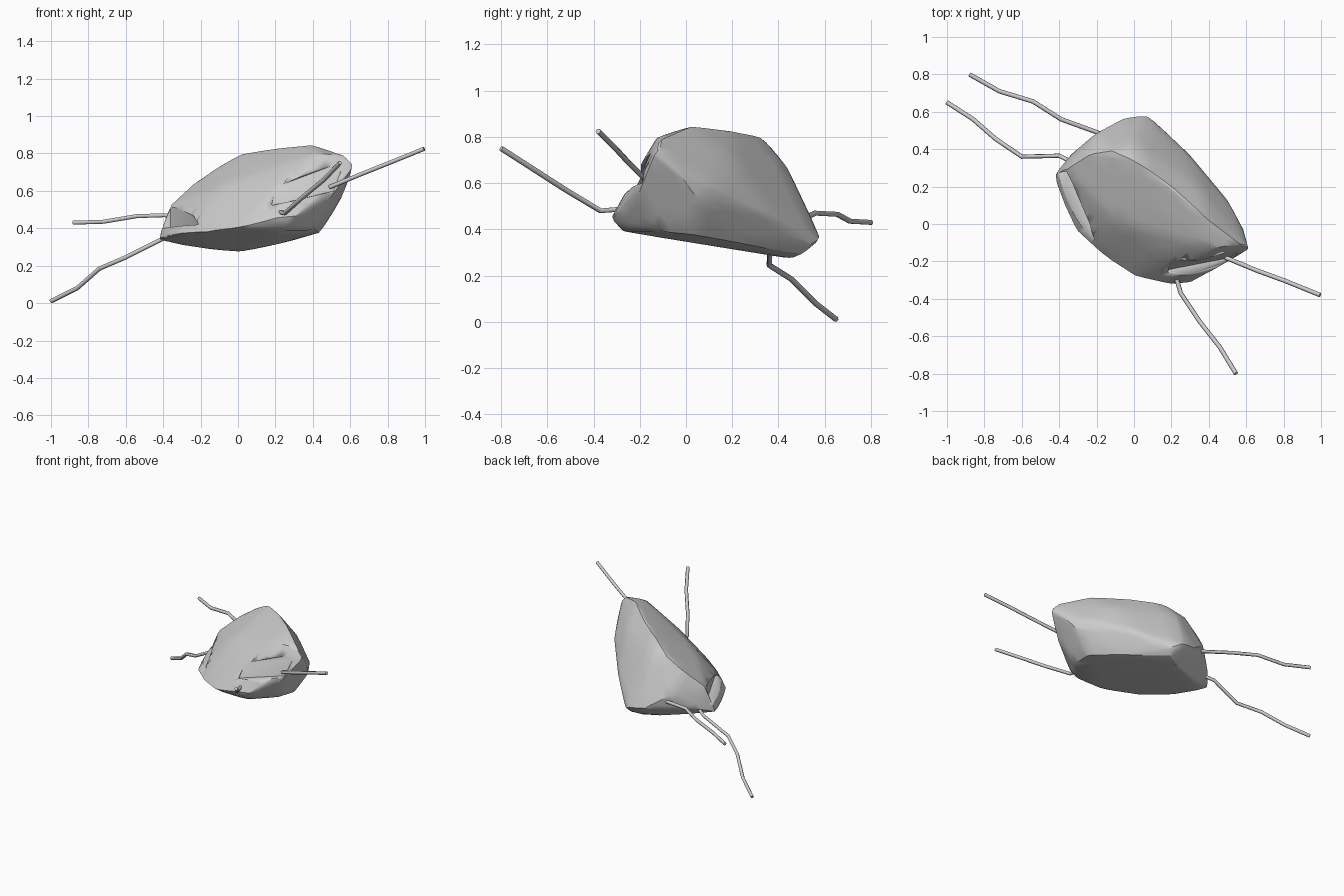
import bpy, bmesh
from mathutils import Vector

if "Cube" in bpy.data.objects:
    bpy.data.objects.remove(bpy.data.objects["Cube"])

# Key corners of the chipped boulder
CORNERS = [
    # ridge
    (.02, .33, .80), (.2, .2, .825), (.4, .02, .848), (.57, -.11, .79), (.61, -.12, .75),
    (.42, -.13, .80),
    # back left slope and nose
    (-.36, .30, .53), (-.37, .30, .46), (-.25, .37, .63), (-.12, .39, .72), (0, .44, .67),
    (-.2, .49, .48), (-.05, .57, .38), (.06, .585, .36), (.12, .54, .33), (-.34, .37, .38),
    # lower lip, left to front
    (-.43, .26, .34), (-.37, .1, .36), (-.3, -.05, .37), (-.17, -.17, .38), (0, -.28, .40),
    (.2, -.325, .45), (.3, -.315, .46), (.5, -.2, .57), (.61, -.14, .72),
    # underside
    (-.3, .3, .31), (-.15, .36, .288), (0, .46, .272), (.1, .5, .29), (.3, .25, .335),
    (.44, .03, .375), (.42, -.12, .39), (.27, -.27, .39),
    # right flank
    (.585, -.03, .64), (.54, .05, .53), (.5, .13, .58), (.3, .37, .46), (.35, .2, .71),
    # front flank bulge
    (-.07, .01, .63), (-.22, .1, .55), (.17, -.17, .63), (.1, .1, .75),
]


def hull_rock(name, points):
    bm = bmesh.new()
    for p in points:
        bm.verts.new(p)
    res = bmesh.ops.convex_hull(bm, input=bm.verts[:])
    loose = [v for v in bm.verts if not v.link_faces]
    bmesh.ops.delete(bm, geom=loose, context='VERTS')
    bmesh.ops.subdivide_edges(bm, edges=bm.edges[:], cuts=3, use_grid_fill=True)
    # soften slightly, leaving outline size unchanged
    bmesh.ops.smooth_vert(bm, verts=bm.verts[:], factor=.25,
                          use_axis_x=True, use_axis_y=True, use_axis_z=True)
    return finish(name, bm)


def finish(name, bm, angle=.55):
    bmesh.ops.recalc_face_normals(bm, faces=bm.faces[:])
    me = bpy.data.meshes.new(name)
    bm.to_mesh(me)
    bm.free()
    ob = bpy.data.objects.new(name, me)
    bpy.context.collection.objects.link(ob)
    bpy.ops.object.select_all(action='DESELECT')
    ob.select_set(True)
    bpy.context.view_layer.objects.active = ob
    bpy.ops.object.shade_smooth_by_angle(angle=angle)
    return ob


def chip(target, name, points):
    """Cut a shallow hull-shaped chip out of the boulder."""
    bm = bmesh.new()
    for p in points:
        bm.verts.new(p)
    bmesh.ops.convex_hull(bm, input=bm.verts[:])
    cutter = finish(name, bm)
    cutter.hide_render = True
    cutter.hide_set(True)
    cutter.display_type = 'WIRE'
    mod = target.modifiers.new(name, 'BOOLEAN')
    mod.operation = 'DIFFERENCE'
    mod.solver = 'EXACT'
    mod.object = cutter
    bpy.context.view_layer.objects.active = target
    bpy.ops.object.modifier_apply(modifier=mod.name)
    bpy.data.objects.remove(cutter)


def rod(name, path, r=.012):
    cu = bpy.data.curves.new(name, 'CURVE')
    cu.dimensions = '3D'
    cu.bevel_depth = r
    cu.bevel_resolution = 1
    cu.use_fill_caps = True
    sp = cu.splines.new('POLY')
    sp.points.add(len(path) - 1)
    for pt, p in zip(sp.points, path):
        pt.co = (*p, 1)
    ob = bpy.data.objects.new(name, cu)
    bpy.context.collection.objects.link(ob)


# Boulder with chipped corners at both ends
rock = hull_rock("boulder", CORNERS)
chip(rock, "front_chip", [
    (.18, -.245, .52), (.51, -.18, .60), (.57, -.14, .76), (.2, -.2, .62),
    (.22, -.45, .57), (.62, -.35, .62), (.6, -.35, .8), (.2, -.45, .7)])
chip(rock, "left_chip", [
    (-.19, -.07, .42), (-.36, .28, .40), (-.36, .28, .53), (-.27, .05, .50),
    (-.4, -.2, .42), (-.6, .25, .40), (-.6, .25, .53)])

# Four bent rods
rod("left_low_rod", [(-1, .65, .01), (-.86, .56, .08), (-.74, .455, .185),
                     (-.6, .36, .245), (-.4, .365, .345), (-.31, .32, .38)])
rod("left_high_rod", [(-.88, .80, .43), (-.72, .71, .435), (-.54, .655, .465),
                      (-.39, .56, .47), (-.17, .48, .435)])
rod("front_rod", [(.545, -.8, .75), (.46, -.66, .66), (.35, -.52, .57),
                  (.25, -.37, .48), (.215, -.25, .49)])
rod("right_rod", [(.995, -.38, .825), (.81, -.305, .75), (.66, -.25, .69), (.49, -.18, .62)])
